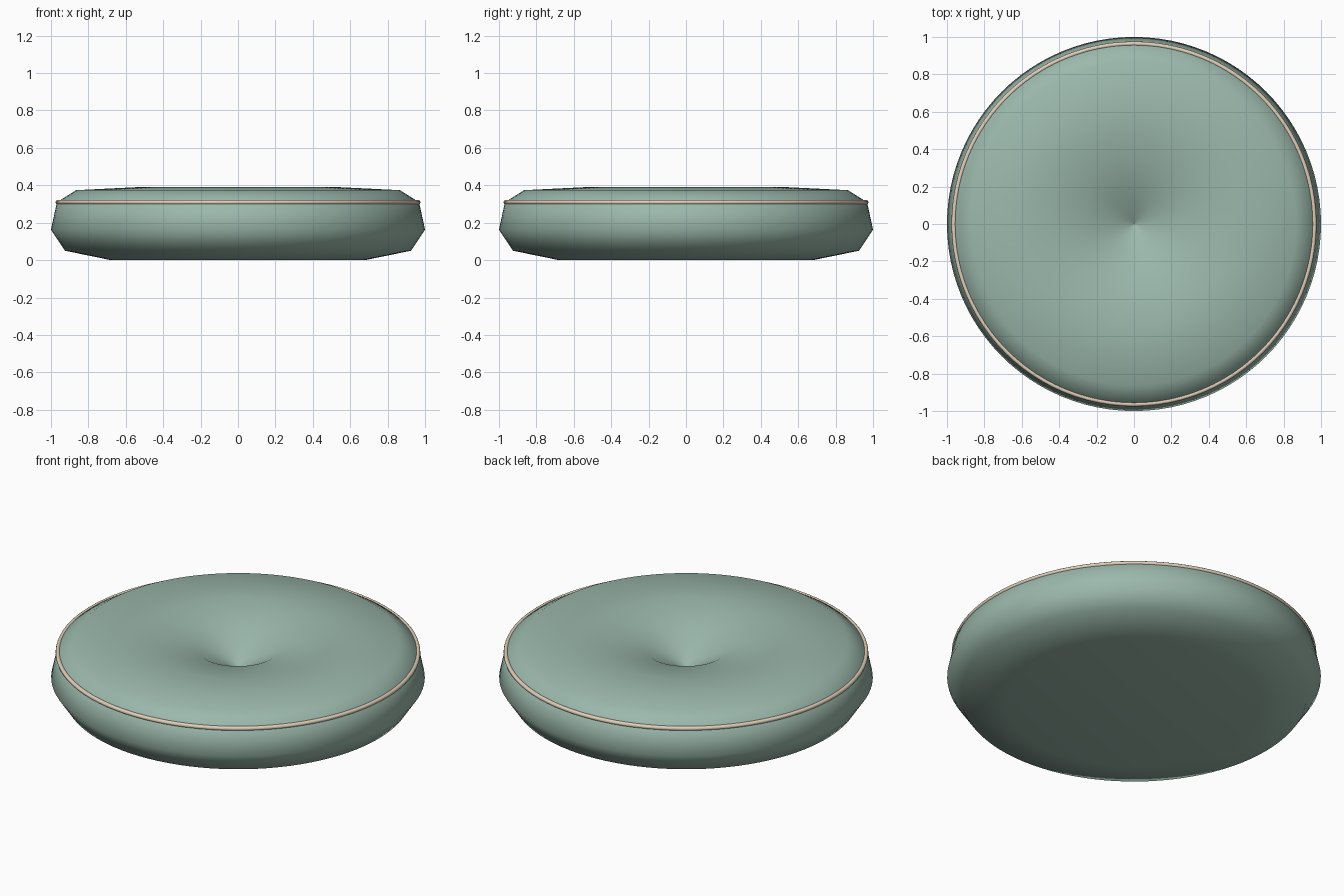
import bpy, bmesh, math

if "Cube" in bpy.data.objects:
    bpy.data.objects.remove(bpy.data.objects["Cube"])

SEG = 96


def finish(name, bm, color):
    bmesh.ops.recalc_face_normals(bm, faces=bm.faces)
    mesh = bpy.data.meshes.new(name)
    bm.to_mesh(mesh)
    bm.free()
    for p in mesh.polygons:
        p.use_smooth = True
    mat = bpy.data.materials.new(name + "_fabric")
    mat.diffuse_color = (*color, 1)
    mat.use_nodes = True
    mat.node_tree.nodes["Principled BSDF"].inputs["Base Color"].default_value = mat.diffuse_color
    mesh.materials.append(mat)
    obj = bpy.data.objects.new(name, mesh)
    bpy.context.collection.objects.link(obj)
    return obj


def lathe(name, profile, color, closed=False, cap_bottom=False):
    bm = bmesh.new()
    rings = []
    for r, z in profile:
        rings.append([bm.verts.new((r * math.cos(2 * math.pi * i / SEG),
                                    r * math.sin(2 * math.pi * i / SEG), z))
                      for i in range(SEG)])
    pairs = list(zip(rings, rings[1:]))
    if closed:
        pairs.append((rings[-1], rings[0]))
    for a, b in pairs:
        for i in range(SEG):
            j = (i + 1) % SEG
            bm.faces.new((a[i], a[j], b[j], b[i]))
    if cap_bottom:
        bm.faces.new(rings[0][::-1])
    return finish(name, bm, color)


# Cushion body: rounded sides and a tufted dimple sinking to the centre
lathe("cushion", [(0.68, 0.0), (0.925, 0.05), (1.0, 0.163), (0.968, 0.31),
                  (0.865, 0.374), (0.52, 0.391), (0.22, 0.33), (0.001, 0.21)],
      (0.33, 0.48, 0.41), cap_bottom=True)

# Piping cord around the upper edge
cord = [(0.964 + 0.012 * math.cos(2 * math.pi * k / 10),
         0.309 + 0.012 * math.sin(2 * math.pi * k / 10)) for k in range(10)]
lathe("piping", cord, (0.74, 0.62, 0.48), closed=True)
